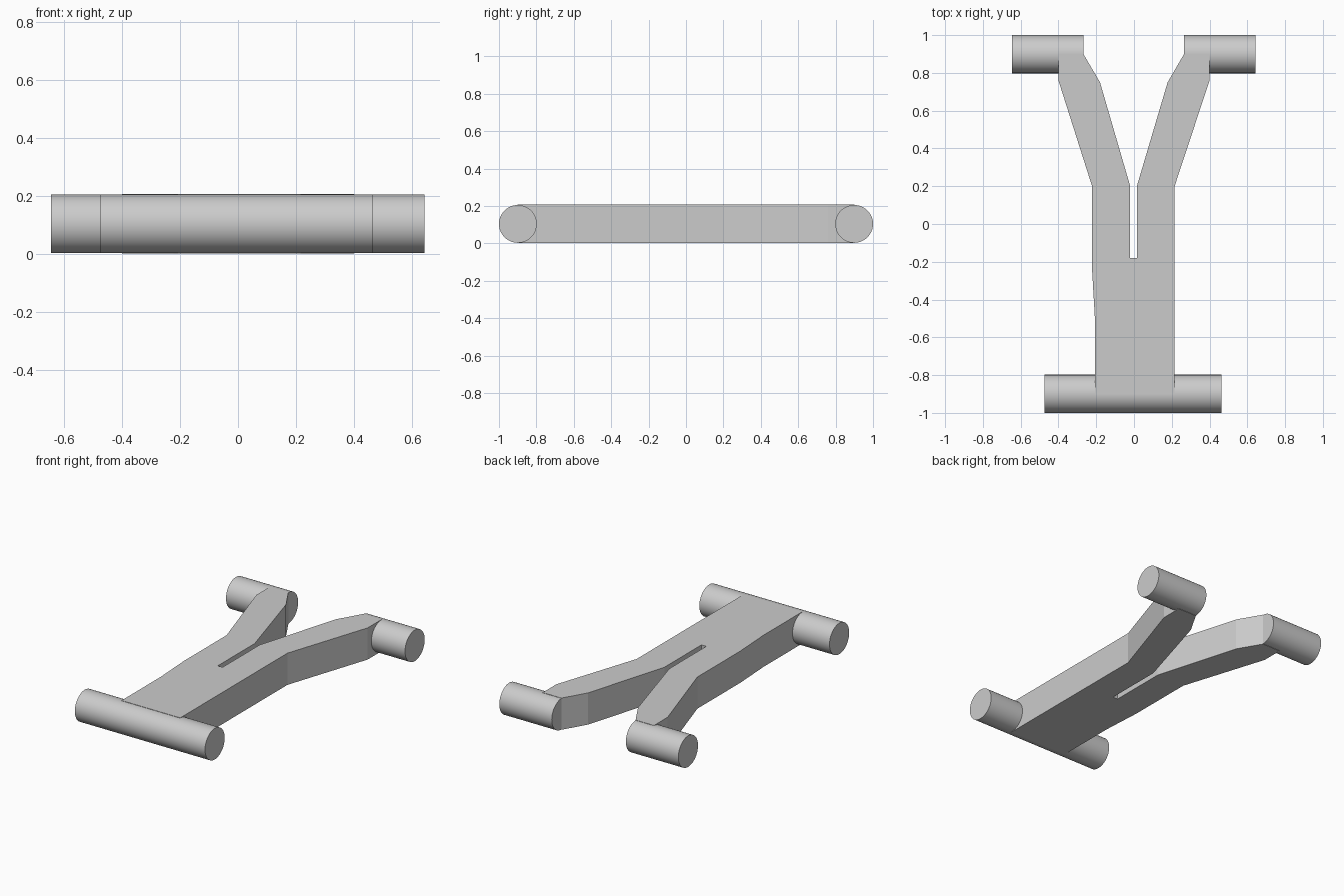
import bpy, bmesh, math

cube = bpy.data.objects.get("Cube")
if cube:
    bpy.data.objects.remove(cube, do_unlink=True)

grey = bpy.data.materials.new("plain grey")
grey.use_nodes = True
colour = (0.6, 0.6, 0.6, 1)
grey.diffuse_color = colour
grey.node_tree.nodes["Principled BSDF"].inputs["Base Color"].default_value = colour

AXIS_Z = 0.104
RADIUS = 0.101


def tube(name, x0, x1, y):
    """Solid round bar lying along x."""
    bpy.ops.mesh.primitive_cylinder_add(
        vertices=64, radius=RADIUS, depth=x1 - x0,
        location=((x0 + x1) / 2, y, AXIS_Z), rotation=(0, math.pi / 2, 0))
    bar = bpy.context.object
    bar.name = name
    bar.data.materials.append(grey)
    bpy.ops.object.shade_smooth_by_angle(angle=math.radians(30))


def plate(name, outline, z0, z1):
    """Flat outline extruded upwards."""
    bm = bmesh.new()
    base = bm.faces.new([bm.verts.new((x, y, z0)) for x, y in outline])
    top = bmesh.ops.extrude_face_region(bm, geom=[base])["geom"]
    bmesh.ops.translate(bm, vec=(0, 0, z1 - z0),
                        verts=[v for v in top if isinstance(v, bmesh.types.BMVert)])
    bmesh.ops.recalc_face_normals(bm, faces=bm.faces)
    mesh = bpy.data.meshes.new(name)
    bm.to_mesh(mesh)
    bm.free()
    mesh.materials.append(grey)
    bpy.context.collection.objects.link(bpy.data.objects.new(name, mesh))


# Forked arm: left outer edge, left prong, slot, right prong, right outer edge
left_side = [(0.215, -0.9), (0.215, 0.2), (0.4, 0.76), (0.4, 0.9),
             (0.265, 0.9), (0.178, 0.75), (0.015, 0.2), (0.015, -0.18)]
right_side = [(-0.02, -0.18), (-0.02, 0.2), (-0.18, 0.75), (-0.268, 0.9),
              (-0.4, 0.9), (-0.4, 0.76), (-0.222, 0.2), (-0.222, -0.24),
              (-0.207, -0.5), (-0.207, -0.9)]
plate("forked_arm", left_side + right_side, 0.001, 0.207)

# Pivot bars
tube("front_pivot", -0.473, 0.463, -0.899)
tube("back_left_pivot", 0.265, 0.642, 0.899)
tube("back_right_pivot", -0.645, -0.268, 0.899)
